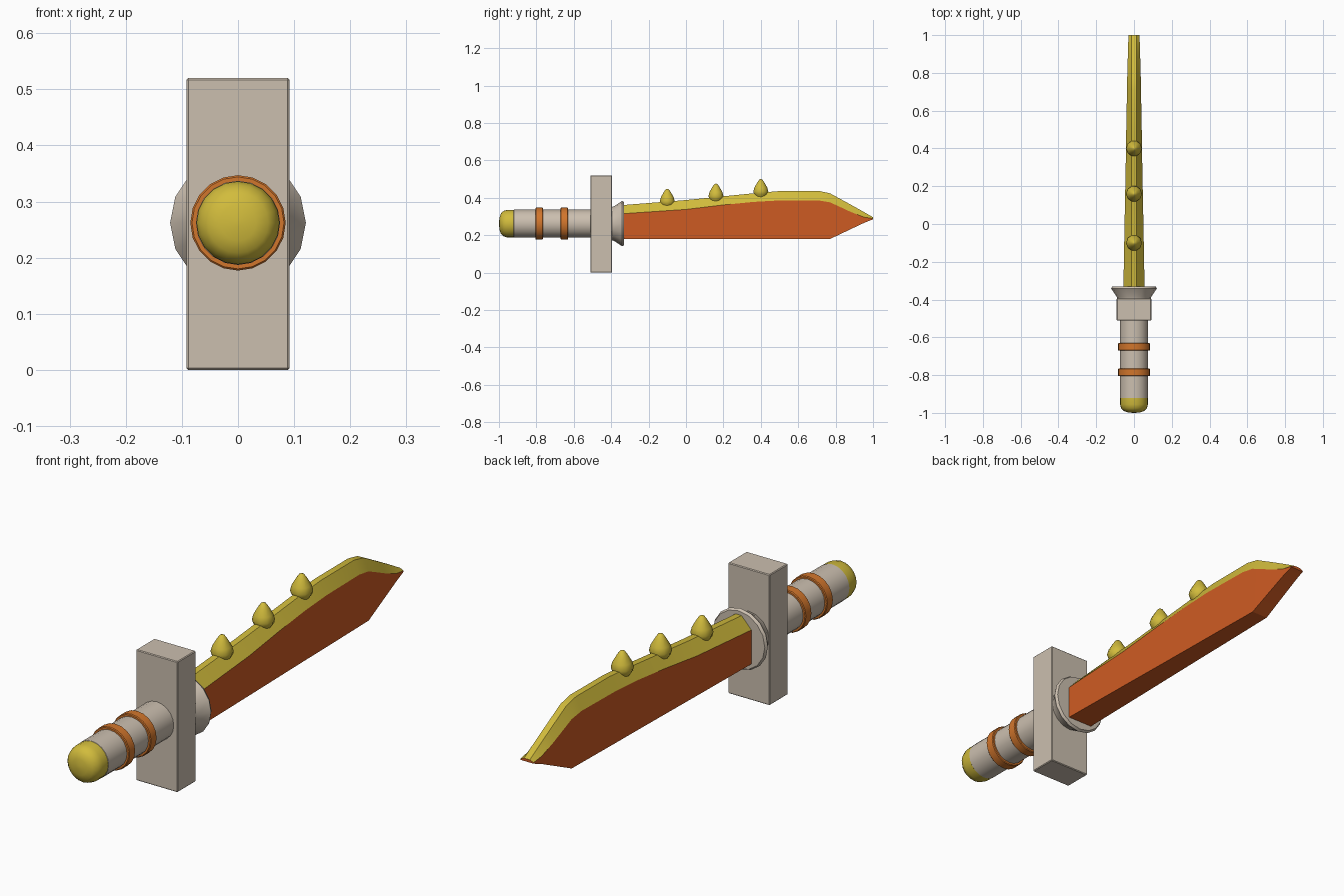
import bpy, bmesh, math
from mathutils import Matrix

if "Cube" in bpy.data.objects:
    bpy.data.objects.remove(bpy.data.objects["Cube"])

AXIS_Z = 0.262  # height of the handle axis


def material(name, rgb):
    m = bpy.data.materials.new(name)
    m.diffuse_color = (*rgb, 1)
    m.use_nodes = True
    m.node_tree.nodes["Principled BSDF"].inputs["Base Color"].default_value = m.diffuse_color
    return m


BONE = material("bone beige", (0.60, 0.52, 0.43))
YELLOW = material("mustard yellow", (0.64, 0.50, 0.045))
ORANGE = material("blade orange", (0.62, 0.105, 0.016))
BAND = material("band orange", (0.64, 0.18, 0.025))


def make_object(name, bm, mats, smooth=None):
    bmesh.ops.recalc_face_normals(bm, faces=bm.faces)
    mesh = bpy.data.meshes.new(name)
    bm.to_mesh(mesh)
    bm.free()
    ob = bpy.data.objects.new(name, mesh)
    bpy.context.collection.objects.link(ob)
    for m in mats:
        mesh.materials.append(m)
    if smooth:
        bpy.ops.object.select_all(action='DESELECT')
        ob.select_set(True)
        bpy.context.view_layer.objects.active = ob
        bpy.ops.object.shade_smooth_by_angle(angle=math.radians(smooth))
    return ob


def skin(rings):
    """Join a list of point rings into a closed skin."""
    bm = bmesh.new()
    vs = [[bm.verts.new(p) for p in ring] for ring in rings]
    n = len(vs[0])
    for a, b in zip(vs, vs[1:]):
        for i in range(n):
            j = (i + 1) % n
            bm.faces.new((a[i], a[j], b[j], b[i]))
    bm.faces.new(vs[0])
    bm.faces.new(vs[-1])
    return bm


def lathe(name, profile, mat, sides, along_y=True, origin=(0, 0, 0), smooth=40):
    """Turn (position, radius) pairs around the y or z axis."""
    rings = []
    for t, r in profile:
        ring = []
        for i in range(sides):
            a = math.tau * i / sides
            c, s = r * math.cos(a), r * math.sin(a)
            ring.append((c, t, AXIS_Z + s) if along_y else (c, s, t))
        rings.append(ring)
    bm = skin(rings)
    bmesh.ops.translate(bm, verts=bm.verts, vec=origin)
    return make_object(name, bm, [mat], smooth)


# Handle
lathe("grip", [(-0.925, 0.070), (-0.92, 0.075), (-0.50, 0.075)], BONE, 20)
lathe("pommel", [(-0.915, 0.074), (-0.955, 0.074), (-0.975, 0.068),
                 (-0.99, 0.054), (-0.997, 0.032), (-1.0, 0.006)], YELLOW, 20, smooth=60)
for i, y in enumerate((-0.785, -0.65)):
    lathe(f"grip_band_{i + 1}", [(y - 0.02, 0.082), (y - 0.017, 0.085),
                                 (y + 0.017, 0.085), (y + 0.02, 0.082)], BAND, 20)

# Cross guard
bm = bmesh.new()
bmesh.ops.create_cube(bm, size=1, matrix=Matrix.Translation((0, -0.453, 0.26))
                      @ Matrix.Diagonal((0.183, 0.116, 0.52, 1)))
bmesh.ops.bevel(bm, geom=bm.edges[:], offset=0.003, segments=1, affect='EDGES')
make_object("cross_guard", bm, [BONE])

# Flared collar at the blade root
lathe("blade_collar", [(-0.40, 0.088), (-0.385, 0.092), (-0.342, 0.121),
                       (-0.331, 0.115)], BONE, 16, smooth=35)

# Blade sections: y, bottom z, colour-line z, top z, half width
sections = [
    (-0.34, 0.18, 0.315, 0.361, 0.056),
    (0.00, 0.18, 0.338, 0.388, 0.050),
    (0.20, 0.18, 0.362, 0.408, 0.046),
    (0.36, 0.18, 0.378, 0.424, 0.043),
    (0.50, 0.18, 0.386, 0.436, 0.041),
    (0.71, 0.18, 0.386, 0.437, 0.037),
    (0.77, 0.18, 0.376, 0.424, 0.036),
    (0.88, 0.232, 0.325, 0.364, 0.033),
    (0.95, 0.265, 0.297, 0.325, 0.031),
    (1.00, 0.285, 0.289, 0.296, 0.029),
]
rings = []
for y, zb, zm, zt, w in sections:
    t = 0.013
    rings.append([(-w, y, zb), (w, y, zb), (w, y, zm), (t, y, zt), (-t, y, zt), (-w, y, zm)])
bm = skin(rings)
# Yellow above the colour line: the sloped bevels and the narrow spine
bm.faces.ensure_lookup_table()
for k, f in enumerate(bm.faces):
    if k < 6 * (len(sections) - 1) and k % 6 in (2, 3, 4):
        f.material_index = 1
make_object("blade", bm, [ORANGE, YELLOW], 20)

# Spikes along the spine
for i, (y, top) in enumerate(((-0.10, 0.448), (0.16, 0.476), (0.40, 0.500))):
    lathe(f"spine_spike_{i + 1}", [(-0.098, 0.026), (-0.082, 0.037), (-0.067, 0.042),
                                   (-0.045, 0.036), (-0.018, 0.020), (-0.004, 0.010),
                                   (0, 0.002)],
          YELLOW, 10, along_y=False, origin=(0, y, top), smooth=50)
